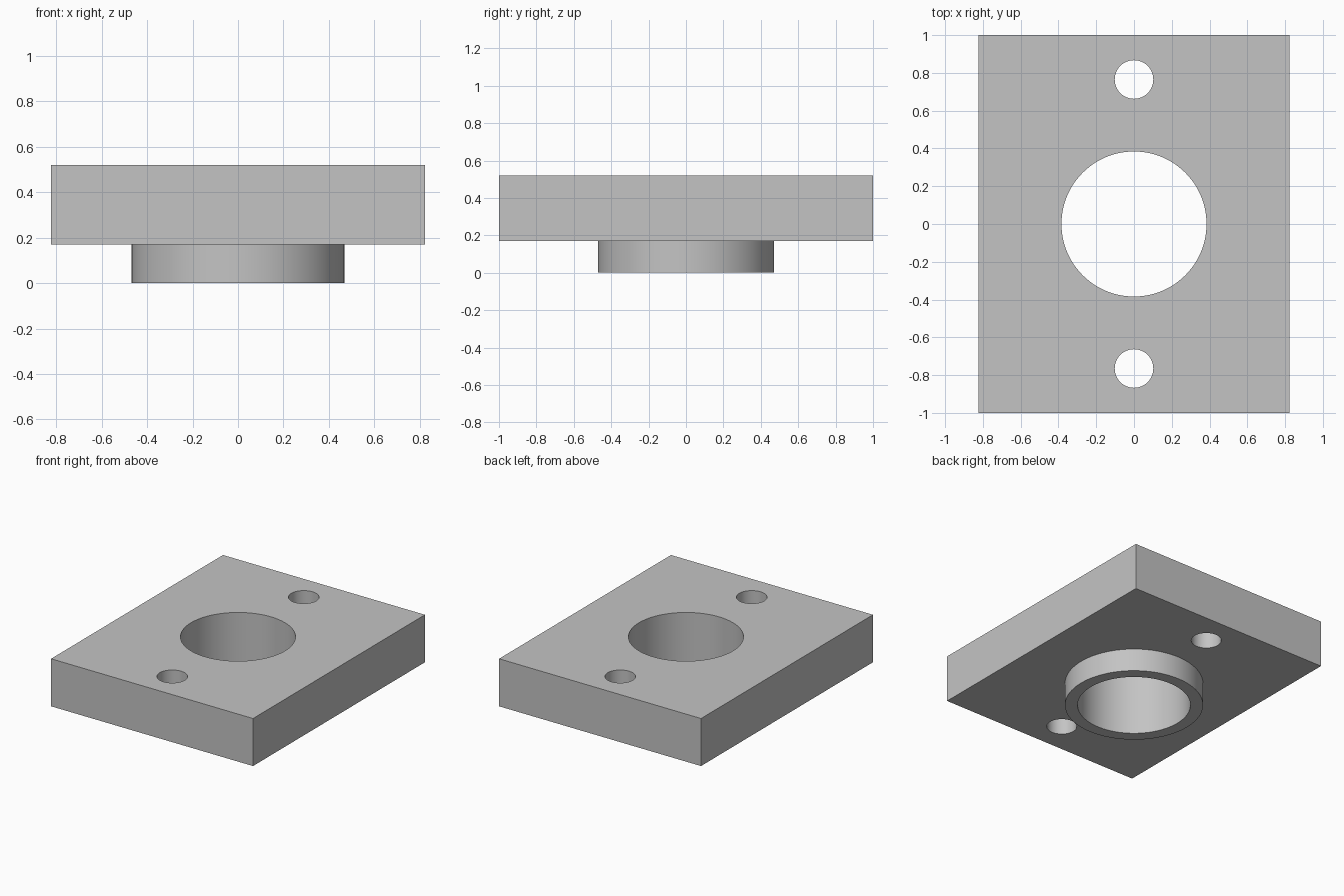
import bpy
import math

cube = bpy.data.objects.get("Cube")
if cube:
    bpy.data.objects.remove(cube, do_unlink=True)

GREY = (0.55, 0.55, 0.55, 1.0)
WIDTH, LENGTH = 1.645, 2.0
PLATE_BOTTOM, PLATE_TOP = 0.17, 0.52
BOSS_RADIUS, BORE_RADIUS = 0.47, 0.384
BOLT_RADIUS, BOLT_OFFSET = 0.102, 0.765

metal = bpy.data.materials.new("grey metal")
metal.use_nodes = True
metal.diffuse_color = GREY
metal.node_tree.nodes["Principled BSDF"].inputs["Base Color"].default_value = GREY


def cylinder(name, radius, bottom, top, y=0.0):
    bpy.ops.mesh.primitive_cylinder_add(
        vertices=96, radius=radius, depth=top - bottom,
        location=(0, y, (bottom + top) / 2))
    obj = bpy.context.object
    obj.name = name
    obj.data.materials.append(metal)
    return obj


def combine(target, tool, operation):
    """Apply a boolean to the target and discard the tool."""
    mod = target.modifiers.new(tool.name, 'BOOLEAN')
    mod.operation = operation
    mod.solver = 'EXACT'
    mod.object = tool
    bpy.context.view_layer.objects.active = target
    bpy.ops.object.modifier_apply(modifier=mod.name)
    bpy.data.objects.remove(tool, do_unlink=True)


# Rectangular plate
bpy.ops.mesh.primitive_cube_add(size=1, location=(0, 0, (PLATE_BOTTOM + PLATE_TOP) / 2))
plate = bpy.context.object
plate.name = "flange_plate"
plate.scale = (WIDTH, LENGTH, PLATE_TOP - PLATE_BOTTOM)
bpy.ops.object.transform_apply(location=False, rotation=False, scale=True)
plate.data.materials.append(metal)

# Round boss below, rooted inside the plate
combine(plate, cylinder("boss", BOSS_RADIUS, 0, PLATE_BOTTOM + 0.1), 'UNION')

# Through bore and the two bolt holes
combine(plate, cylinder("bore", BORE_RADIUS, -0.2, 0.8), 'DIFFERENCE')
for side in (-1, 1):
    combine(plate, cylinder("bolt_hole", BOLT_RADIUS, -0.2, 0.8, side * BOLT_OFFSET),
            'DIFFERENCE')

# Smooth round walls, crisp edges
bpy.ops.object.select_all(action='DESELECT')
plate.select_set(True)
bpy.context.view_layer.objects.active = plate
bpy.ops.object.shade_smooth_by_angle(angle=math.radians(30))
